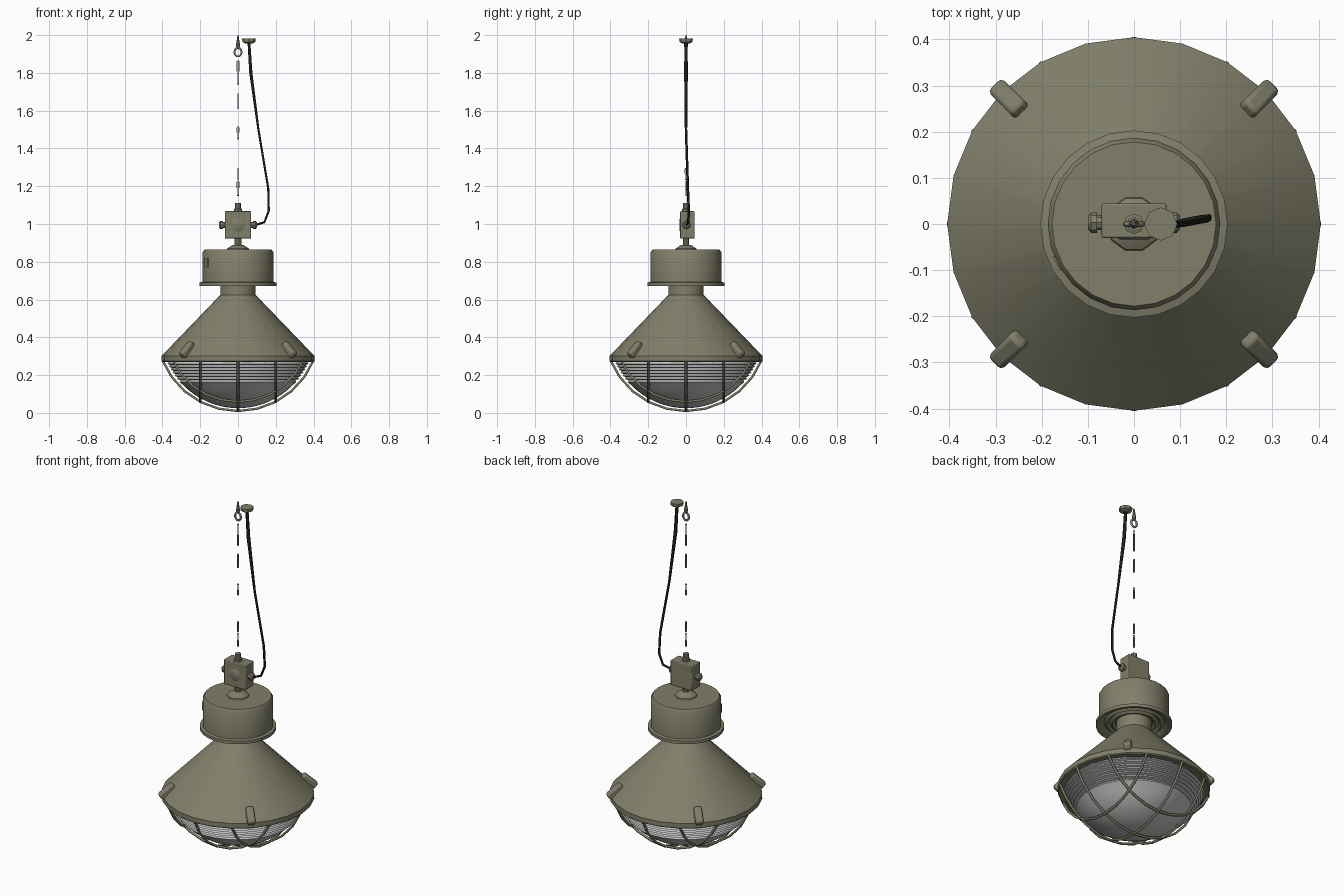
import bpy, math
from mathutils import Matrix

cube = bpy.data.objects.get("Cube")
if cube:
    bpy.data.objects.remove(cube)


def material(name, rgb):
    m = bpy.data.materials.new(name)
    m.use_nodes = True
    m.diffuse_color = (*rgb, 1)
    m.node_tree.nodes["Principled BSDF"].inputs["Base Color"].default_value = (*rgb, 1)
    return m


OLIVE = material("olive paint", (0.22, 0.215, 0.145))
GLASS = material("grey glass", (0.56, 0.56, 0.56))
BLACK = material("black cable", (0.012, 0.012, 0.01))


def add_mesh(name, verts, faces, mat):
    me = bpy.data.meshes.new(name)
    me.from_pydata(verts, [], faces)
    me.materials.append(mat)
    me.shade_smooth()
    me.set_sharp_from_angle(angle=math.radians(35))
    ob = bpy.data.objects.new(name, me)
    bpy.context.collection.objects.link(ob)
    return ob


def lathe(name, profile, mat, sides=24, matrix=None):
    """Spin (radius, height) points, listed bottom to top, and cap both ends."""
    verts, faces = [], []
    for r, z in profile:
        for i in range(sides):
            a = math.tau * i / sides
            verts.append((r * math.cos(a), r * math.sin(a), z))
    for k in range(len(profile) - 1):
        for i in range(sides):
            j = (i + 1) % sides
            a, b = k * sides, (k + 1) * sides
            faces.append((a + i, a + j, b + j, b + i))
    faces.append(tuple(reversed(range(sides))))
    faces.append(tuple(range(len(verts) - sides, len(verts))))
    ob = add_mesh(name, verts, faces, mat)
    if matrix:
        ob.matrix_world = matrix
    return ob


def box(name, size, matrix, mat, bevel=0.0):
    v = [(x * size[0] / 2, y * size[1] / 2, z * size[2] / 2)
         for x in (-1, 1) for y in (-1, 1) for z in (-1, 1)]
    f = [(0, 1, 3, 2), (4, 6, 7, 5), (0, 4, 5, 1), (2, 3, 7, 6), (0, 2, 6, 4), (1, 5, 7, 3)]
    ob = add_mesh(name, v, f, mat)
    ob.matrix_world = matrix
    if bevel:
        mod = ob.modifiers.new("Bevel", "BEVEL")
        mod.width, mod.segments = bevel, 2
    return ob


def tube(name, points, radius, mat, closed=False):
    cu = bpy.data.curves.new(name, "CURVE")
    cu.dimensions = "3D"
    cu.bevel_depth, cu.bevel_resolution = radius, 1
    cu.use_fill_caps = True
    sp = cu.splines.new("POLY")
    sp.points.add(len(points) - 1)
    for p, co in zip(sp.points, points):
        p.co = (*co, 1)
    sp.use_cyclic_u = closed
    cu.materials.append(mat)
    ob = bpy.data.objects.new(name, cu)
    bpy.context.collection.objects.link(ob)
    return ob


def place(x, y, z, axis="Z", turn=0):
    return Matrix.Translation((x, y, z)) @ Matrix.Rotation(math.radians(turn), 4, axis)


# Reflector cone with its rim and neck
lathe("reflector", [(0.37, 0.275), (0.4, 0.27), (0.405, 0.275), (0.405, 0.302), (0.395, 0.312),
                    (0.098, 0.62), (0.093, 0.625), (0.093, 0.69)], OLIVE)

# Gear housing with ridged underside
ridges = [(0.1 + 0.015 * i, 0.68 if i % 2 else 0.692) for i in range(6)]
lathe("gear_housing", ridges + [(0.19, 0.672), (0.203, 0.672), (0.203, 0.69), (0.187, 0.694),
                                (0.187, 0.85), (0.178, 0.864)], OLIVE)
lathe("housing_cap", [(0.062, 0.86), (0.058, 0.87), (0.03, 0.888), (0.018, 0.89),
                      (0.018, 0.93)], OLIVE, 10)
label_angle = math.radians(207)
box("label_plate", (0.004, 0.035, 0.05),
    Matrix.Translation((0.187 * math.cos(label_angle), 0.187 * math.sin(label_angle), 0.795))
    @ Matrix.Rotation(label_angle, 4, "Z"), OLIVE)

# Glass bowl: smooth dome below, stepped ribs above
R, mid = 0.406, 0.431
bowl = []
for i in range(9):
    a = math.radians(1 + 5.6 * i)
    bowl.append((R * math.sin(a), mid - R * math.cos(a)))
ribs, low, high = 7, 0.16, 0.272
pitch = (high - low) / ribs
for i in range(ribs):
    z = low + pitch * i
    r = math.sqrt(R * R - (mid - z) ** 2)
    bowl += [(r + 0.007, z + 0.003), (r + 0.001, z + pitch - 0.002)]
lathe("glass_bowl", bowl, GLASS, 32)

# Wire guard: three wires each way over a spherical cap
CR, cmid, top = 0.432, 0.442, 0.28
for offset in (-0.2, 0, 0.2):
    ring = math.sqrt(CR * CR - offset * offset)
    end = math.acos((cmid - top) / ring)
    arc = [(ring * math.sin(end * t / 5), cmid - ring * math.cos(end * t / 5)) for t in range(-5, 6)]
    tube("guard_wire_across", [(s, offset, z) for s, z in arc], 0.007, OLIVE)
    tube("guard_wire_along", [(offset, s, z) for s, z in arc], 0.007, OLIVE)

# Clips holding the guard on the rim
for turn in (45, 135, 225, 315):
    m = (Matrix.Rotation(math.radians(turn), 4, "Z") @ Matrix.Translation((0.382, 0, 0.335))
         @ Matrix.Rotation(math.radians(42), 4, "Y"))
    box("guard_clip", (0.097, 0.042, 0.04), m, OLIVE, 0.01)

# Junction box, cover disc, glands and hanger stub
box("junction_box", (0.14, 0.075, 0.145), place(0, 0.007, 0.995), OLIVE, 0.004)
lathe("box_cover", [(0.036, 0), (0.03, 0.004)], OLIVE, 12, place(0, -0.03, 0.995, "X", 90))
for side in (-1, 1):
    lathe("cable_gland", [(0.016, 0.06), (0.016, 0.08), (0.022, 0.08), (0.022, 0.093),
                          (0.014, 0.1)], OLIVE, 8, place(0, 0.003, 0.995, "Y", 90 * side))
lathe("hanger_stub", [(0.022, 1.065), (0.022, 1.08), (0.016, 1.082), (0.016, 1.11)], OLIVE, 8)

# Chain of thin links, alternately turned
spans = [(1.15, 1.225), (1.235, 1.295), (1.45, 1.515), (1.61, 1.69), (1.74, 1.865)]
for n, (lo, hi) in enumerate(spans):
    half, width, points = (hi - lo) / 2, 0.005, []
    for i in range(10):
        a = math.tau * i / 10
        z = (hi + lo) / 2 + math.copysign(half - width, math.sin(a)) + width * math.sin(a)
        s = width * math.cos(a)
        points.append((0, s, z) if n % 2 else (s, 0, z))
    tube("chain_link", points, 0.0025, OLIVE, True)

# Ceiling hook
tube("hook_ring", [(0.019 * math.cos(math.tau * i / 10), 0, 1.91 + 0.023 * math.sin(math.tau * i / 10))
                   for i in range(10)], 0.006, OLIVE, True)
lathe("hook_spike", [(0.008, 1.93), (0.011, 1.945), (0.003, 2.0)], OLIVE, 8)

# Ceiling rose and hanging cable
lathe("ceiling_rose", [(0.018, 1.955), (0.035, 1.964), (0.036, 1.981)], OLIVE, 8, place(0.058, 0, 0))
path = [(0.058, 0, 1.96), (0.068, 0, 1.8), (0.108, 0, 1.5), (0.16, 0.01, 1.19), (0.163, 0.015, 1.07),
        (0.14, 0.012, 1.01), (0.095, 0.003, 0.995)]
cable = tube("cable", path, 0.0065, BLACK)
for point, scale in zip(cable.data.splines[0].points, (1.3, 1.5)):
    point.radius = scale
